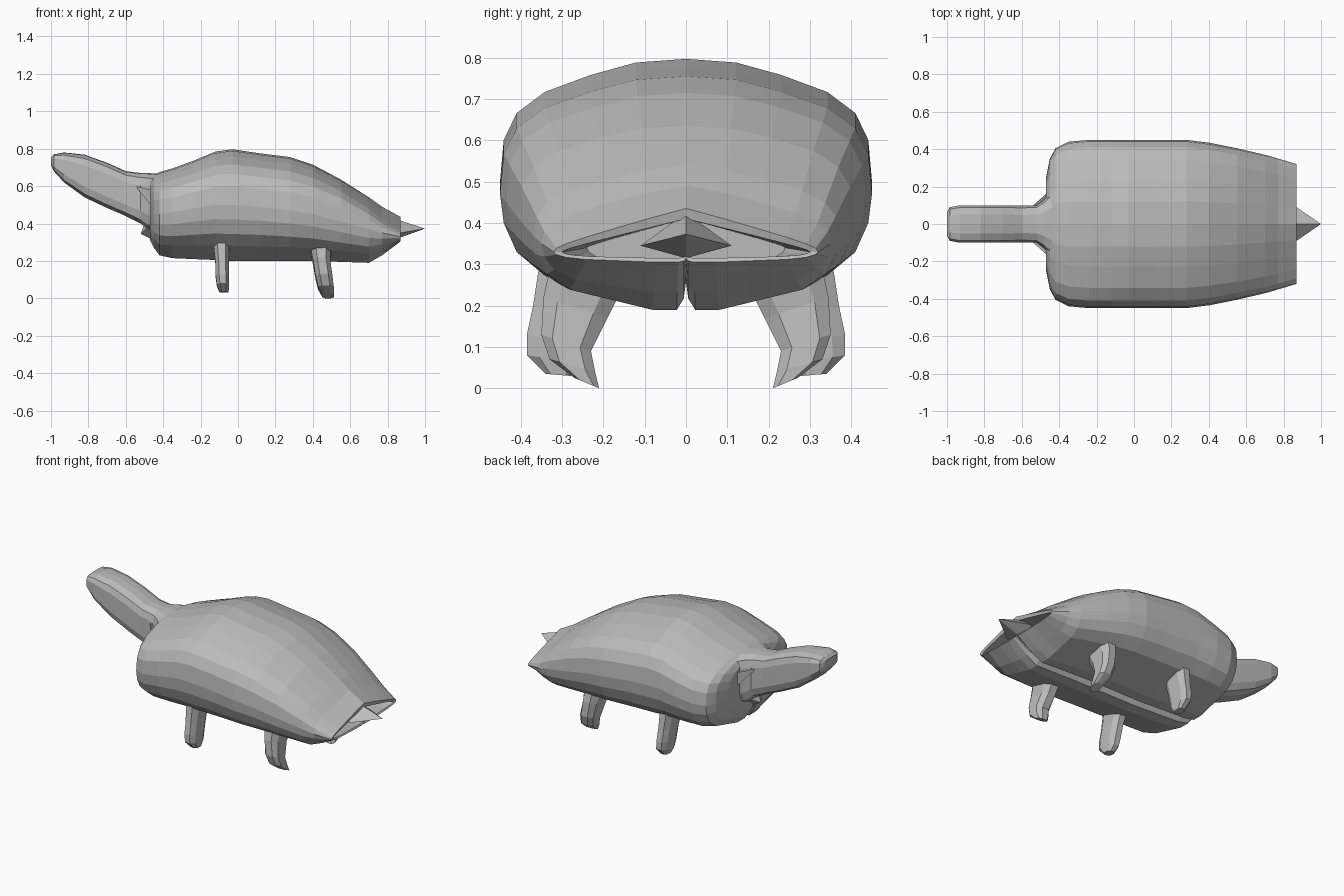
import bpy
import bmesh
from mathutils import Vector

cube = bpy.data.objects.get("Cube")
if cube:
    bpy.data.objects.remove(cube, do_unlink=True)

GREY = (0.5, 0.5, 0.5, 1)
skin = bpy.data.materials.new("plain grey")
skin.use_nodes = True
skin.diffuse_color = GREY
skin.node_tree.nodes["Principled BSDF"].inputs["Base Color"].default_value = GREY


def finish(bm, name):
    """Turn a bmesh into a flat shaded object."""
    bmesh.ops.recalc_face_normals(bm, faces=bm.faces)
    mesh = bpy.data.meshes.new(name)
    bm.to_mesh(mesh)
    bm.free()
    mesh.materials.append(skin)
    obj = bpy.data.objects.new(name, mesh)
    bpy.context.collection.objects.link(obj)
    return obj


def loft(name, rings):
    """Skin a list of closed rings and cap both ends."""
    bm = bmesh.new()
    loops = [[bm.verts.new(p) for p in ring] for ring in rings]
    for a, b in zip(loops, loops[1:]):
        for i in range(len(a)):
            j = (i + 1) % len(a)
            bm.faces.new((a[i], a[j], b[j], b[i]))
    caps = [bm.faces.new(loops[0]), bm.faces.new(loops[-1])]
    bmesh.ops.triangulate(bm, faces=caps)
    return finish(bm, name)


def hull(name, points):
    """Make a small convex solid around a few points."""
    bm = bmesh.new()
    verts = [bm.verts.new(p) for p in points]
    bmesh.ops.convex_hull(bm, input=verts)
    return finish(bm, name)


def section_ring(half, x, top, bottom, middle, width, peak=0.0):
    """Scale a half section to size; peak blends the upper side to a gable."""
    right = []
    for u, h in half:
        if h >= 0:
            h += (1 - u - h) * peak
            z = middle + h * (top - middle)
        else:
            z = middle + h * (middle - bottom)
        right.append(Vector((x, u * width, z)))
    left = [Vector((p.x, -p.y, p.z)) for p in right[-2:0:-1]]
    return right + left


# Shell: domed section with a narrow slit along the belly
SHELL_HALF = [(0, 1), (.27, .97), (.51, .87), (.76, .73), (.91, .56), (.98, .34),
              (1, 0), (.98, -.26), (.91, -.52), (.76, -.73), (.44, -.89),
              (.22, -1), (.06, -1), (.015, -.85), (0, -.63)]
# x, top, bottom, widest height, half width, peak
SHELL = [(-.47, .64, .31, .45, .25, 0),
         (-.45, .66, .27, .45, .35, 0),
         (-.42, .675, .23, .45, .405, 0),
         (-.35, .695, .215, .46, .44, 0),
         (-.24, .735, .21, .48, .45, 0),
         (-.12, .785, .205, .5, .45, 0),
         (-.03, .797, .2, .5, .45, 0),
         (.12, .775, .2, .49, .45, 0),
         (.28, .755, .2, .47, .45, 0),
         (.4, .715, .2, .45, .435, 0),
         (.55, .635, .195, .41, .405, 0),
         (.7, .54, .19, .37, .37, .2),
         (.77, .49, .23, .35, .35, .4),
         (.87, .435, .305, .33, .32, .8),
         # rim turning into the rear hollow
         (.865, .41, .315, .33, .3, .9),
         (.7, .41, .3, .34, .24, .9)]
loft("shell", [section_ring(SHELL_HALF, *s) for s in SHELL])

# Head and neck: flat sided paddle running into the shell
HEAD_HALF = [(0, 1), (.5, .97), (.88, .82), (1, .5), (1, -.5),
             (.86, -.85), (.5, -1), (0, -1)]
# x, top, bottom, half width
HEAD = [(-1, .755, .715, .06), (-.985, .77, .68, .09), (-.93, .78, .62, .1),
        (-.82, .768, .54, .1), (-.7, .725, .483, .1), (-.6, .68, .44, .098),
        (-.52, .67, .4, .1), (-.48, .67, .37, .13), (-.42, .665, .34, .2)]
loft("head_and_neck", [section_ring(HEAD_HALF, x, t, b, (t + b) / 2, w)
                       for x, t, b, w in HEAD])

# Tail: short pyramid in the rear hollow
hull("tail", [(1, 0, .373), (.84, .11, .345), (.84, -.11, .345),
              (.84, 0, .425), (.84, 0, .315)])

# Skin folds beside and below the neck
hull("chin_fold", [(-.52, 0, .345), (-.46, .1, .4), (-.46, -.1, .4),
                   (-.45, 0, .31), (-.5, 0, .4)])

# Legs: inner y, inner z, outer y, outer z, x, half thickness
LEG_SECTION = [(0, -.5), (.22, -1), (.78, -1), (1, -.5),
               (1, .5), (.78, 1), (.22, 1), (0, .5)]
LEGS = {
    "front_leg": [(.18, .3, .35, .33, -.09, .045),
                  (.22, .18, .37, .2, -.085, .036),
                  (.24, .1, .385, .13, -.083, .036),
                  (.25, .06, .385, .08, -.08, .033),
                  (.28, .03, .34, .035, -.075, .024)],
    "hind_leg": [(.14, .27, .32, .33, .44, .06),
                 (.19, .17, .345, .22, .447, .046),
                 (.23, .09, .35, .13, .46, .045),
                 (.22, .04, .33, .07, .47, .042),
                 (.21, 0, .27, .025, .482, .03)],
}
for side, sign in (("left", 1), ("right", -1)):
    for name, rows in LEGS.items():
        rings = []
        for y0, z0, y1, z1, x, thick in rows:
            rings.append([(x + v * thick, sign * (y0 + u * (y1 - y0)),
                           z0 + u * (z1 - z0)) for u, v in LEG_SECTION])
        loft(f"{name}_{side}", rings)
    hull(f"neck_fold_{side}", [(-.55, sign * .09, .6), (-.46, sign * .17, .58),
                               (-.46, sign * .17, .49), (-.46, sign * .05, .54)])
